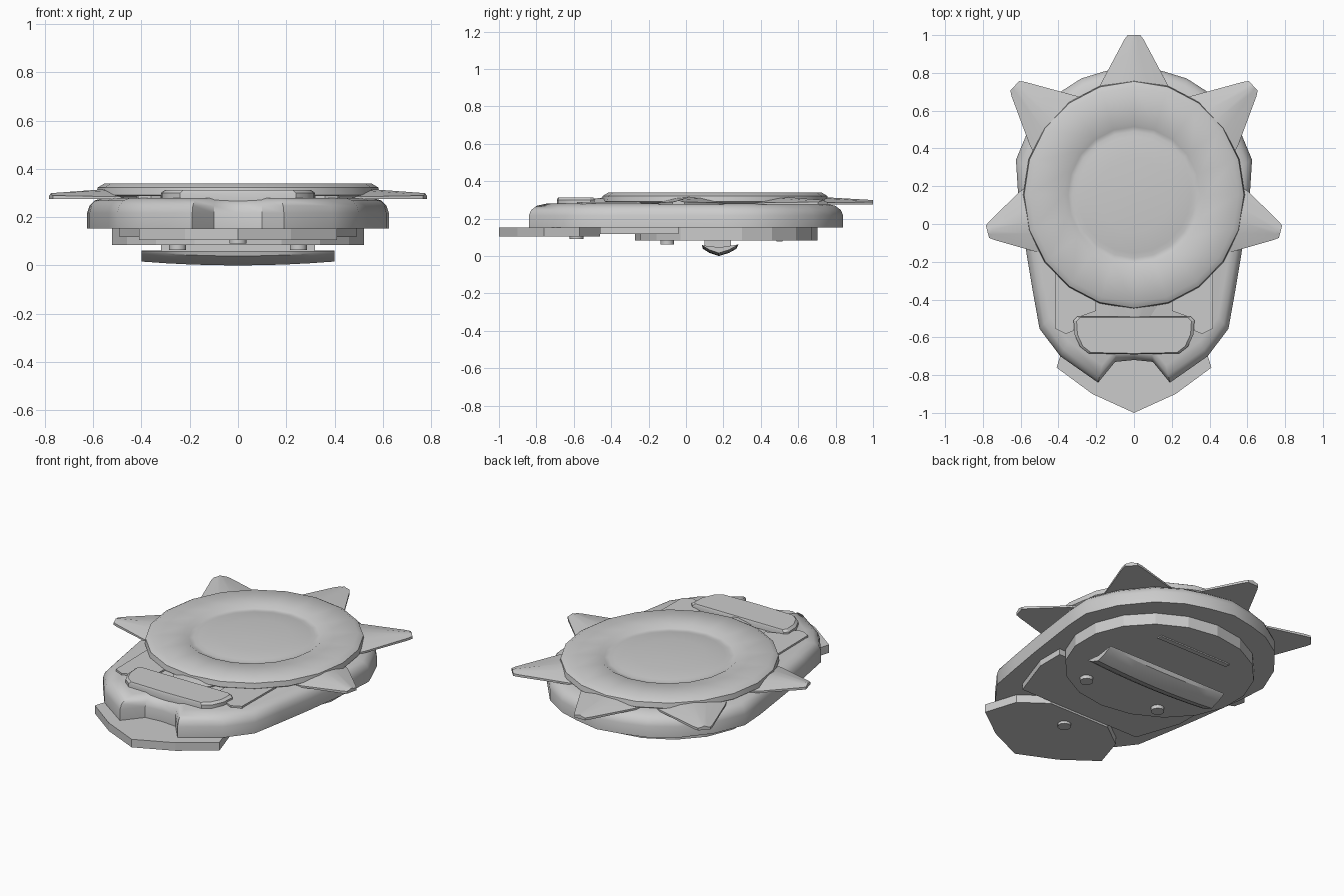
import bpy, math

if "Cube" in bpy.data.objects:
    bpy.data.objects.remove(bpy.data.objects["Cube"])

CY = 0.155  # centre line of the round lid


def make(name, verts, faces, smooth=None):
    me = bpy.data.meshes.new(name)
    me.from_pydata(verts, [], faces)
    me.update()
    ob = bpy.data.objects.new(name, me)
    bpy.context.collection.objects.link(ob)
    bpy.ops.object.select_all(action='DESELECT')
    ob.select_set(True)
    bpy.context.view_layer.objects.active = ob
    bpy.ops.object.mode_set(mode='EDIT')
    bpy.ops.mesh.select_all(action='SELECT')
    bpy.ops.mesh.normals_make_consistent(inside=False)
    bpy.ops.object.mode_set(mode='OBJECT')
    if smooth:
        bpy.ops.object.shade_smooth_by_angle(angle=math.radians(smooth))
    return ob


def loft(name, rings, smooth=None):
    """Skin a stack of equal-sized rings and cap both ends."""
    n = len(rings[0])
    faces = [(k * n + i, k * n + (i + 1) % n, (k + 1) * n + (i + 1) % n, (k + 1) * n + i)
             for k in range(len(rings) - 1) for i in range(n)]
    faces += [tuple(range(n))[::-1], tuple(range((len(rings) - 1) * n, len(rings) * n))]
    return make(name, [v for r in rings for v in r], faces, smooth)


def mirrored(half):
    """Complete a half outline (x >= 0) across x = 0."""
    return half + [(-x, y) for x, y in reversed(half) if x > 1e-6]


def slab(name, outline, z0, z1):
    return loft(name, [[(x, y, z) for x, y in outline] for z in (z0, z1)])


def ellipse(rx, ry, cy, n, z, cx=0):
    return [(cx + rx * math.sin(2 * math.pi * i / n), cy + ry * math.cos(2 * math.pi * i / n), z)
            for i in range(n)]


# Main body: rounded shell with two front lobes
body = mirrored([(0, 0.84), (0.15, 0.81), (0.28, 0.77), (0.42, 0.68), (0.55, 0.52), (0.625, 0.34),
                 (0.615, 0.18), (0.57, -0.15), (0.535, -0.36), (0.50, -0.555), (0.39, -0.70),
                 (0.19, -0.84), (0.10, -0.73), (0, -0.72)])
loft("body_shell", [[(x * s, y * s, z) for x, y in body]
                    for z, s in ((0.155, 1), (0.22, 1), (0.25, 0.985), (0.272, 0.95), (0.283, 0.89))], 40)

# Round lid with recessed groove and low dome
prof = [(0.59, 0.285), (0.605, 0.295), (0.60, 0.325), (0.57, 0.343), (0.385, 0.343), (0.36, 0.327),
        (0.335, 0.325), (0.31, 0.330), (0.20, 0.338), (0.05, 0.342)]
loft("round_lid", [ellipse(r * 0.97, r, CY, 20, z) for r, z in prof], 35)

# Spikes around the lid
def spike(name, ang, length, base_w):
    d = (math.sin(ang), math.cos(ang))
    p = (d[1], -d[0])
    rings = []
    for r, w, top, edge in ((0.48, base_w * 1.2, 0.325, 0.288), (0.58, base_w, 0.318, 0.288),
                            (length - 0.025, 0.052, 0.304, 0.292), (length, 0.034, 0.302, 0.292)):
        sec = [(-w, 0.278), (-w, edge), (-w * 0.4, top - 0.006), (0, top),
               (w * 0.4, top - 0.006), (w, edge), (w, 0.278)]
        rings.append([(d[0] * r + p[0] * s, CY + d[1] * r + p[1] * s, z) for s, z in sec])
    loft(name, rings, 40)


spike("spike_back", 0, 0.845, 0.18)
for side, sg in (("right", 1), ("left", -1)):
    spike("spike_diagonal_" + side, sg * math.atan2(0.625, 0.57), 0.855, 0.18)
    spike("spike_side_" + side, sg * math.atan2(0.775, -0.195), 0.80, 0.165)
spike("spike_front", math.pi, 0.72, 0.13)

# Front arms reaching from under the lid
for side, sg in (("right", 1), ("left", -1)):
    pts = [(0.42, -0.20), (0.415, -0.555), (0.36, -0.582), (0.32, -0.565), (0.31, -0.50),
           (0.20, -0.46), (0.20, -0.25)]
    slab("front_arm_" + side, [(sg * x, y) for x, y in pts], 0.27, 0.293)

# Cross bar at the front
bar = mirrored([(0, -0.49), (0.30, -0.49), (0.32, -0.51), (0.315, -0.585), (0.285, -0.65),
                (0.24, -0.685), (0, -0.69)])
loft("front_bar", [[(x * s, -0.59 + (y + 0.59) * s, z) for x, y in bar]
                   for z, s in ((0.27, 1), (0.303, 1), (0.315, 0.95))], 30)

# Front lower plate
slab("front_plate", mirrored([(0, -1.0), (0.22, -0.90), (0.41, -0.76), (0.35, -0.57),
                              (0.20, -0.46)]), 0.108, 0.156)

# Underside plates
slab("middle_plate", mirrored([(0.49, -0.04), (0.49, -0.20), (0.40, -0.46)]), 0.12, 0.157)
loft("base_disc", [ellipse(0.53, 0.487, 0.215, 18, z) for z in (0.087, 0.157)])
slab("base_rib", mirrored([(0.24, 0.515), (0.24, 0.485)]), 0.08, 0.09)

# Curved keel: a bowed half-lens section across the underside
rings = []
for i in range(9):
    t = -1 + i / 4
    lift = 0.016 * t * t
    sec = [(0.085, 0.062), (0.09, 0.042), (0.125, 0.02), (0.175, 0.003),
           (0.23, 0.02), (0.27, 0.042), (0.28, 0.065), (0.235, 0.058), (0.18, 0.05), (0.12, 0.056)]
    rings.append([(t * 0.4, y, z + lift * (z < 0.045)) for y, z in sec])
loft("keel", rings, 30)
slab("keel_mount", mirrored([(0.32, 0.24), (0.32, 0.10)]), 0.05, 0.09)

# Screws
for name, x, y, z0 in (("screw_right", 0.25, -0.10, 0.066), ("screw_left", -0.25, -0.10, 0.066),
                       ("screw_front", 0, -0.585, 0.093)):
    loft(name, [ellipse(0.037, 0.037, y, 10, z, x) for z in (z0, z0 + 0.04)], 40)

# Settle the model exactly on the ground
bpy.context.view_layer.update()
low = min(v.co.z for o in bpy.data.objects for v in o.data.vertices)
for o in bpy.data.objects:
    for v in o.data.vertices:
        v.co.z -= low
